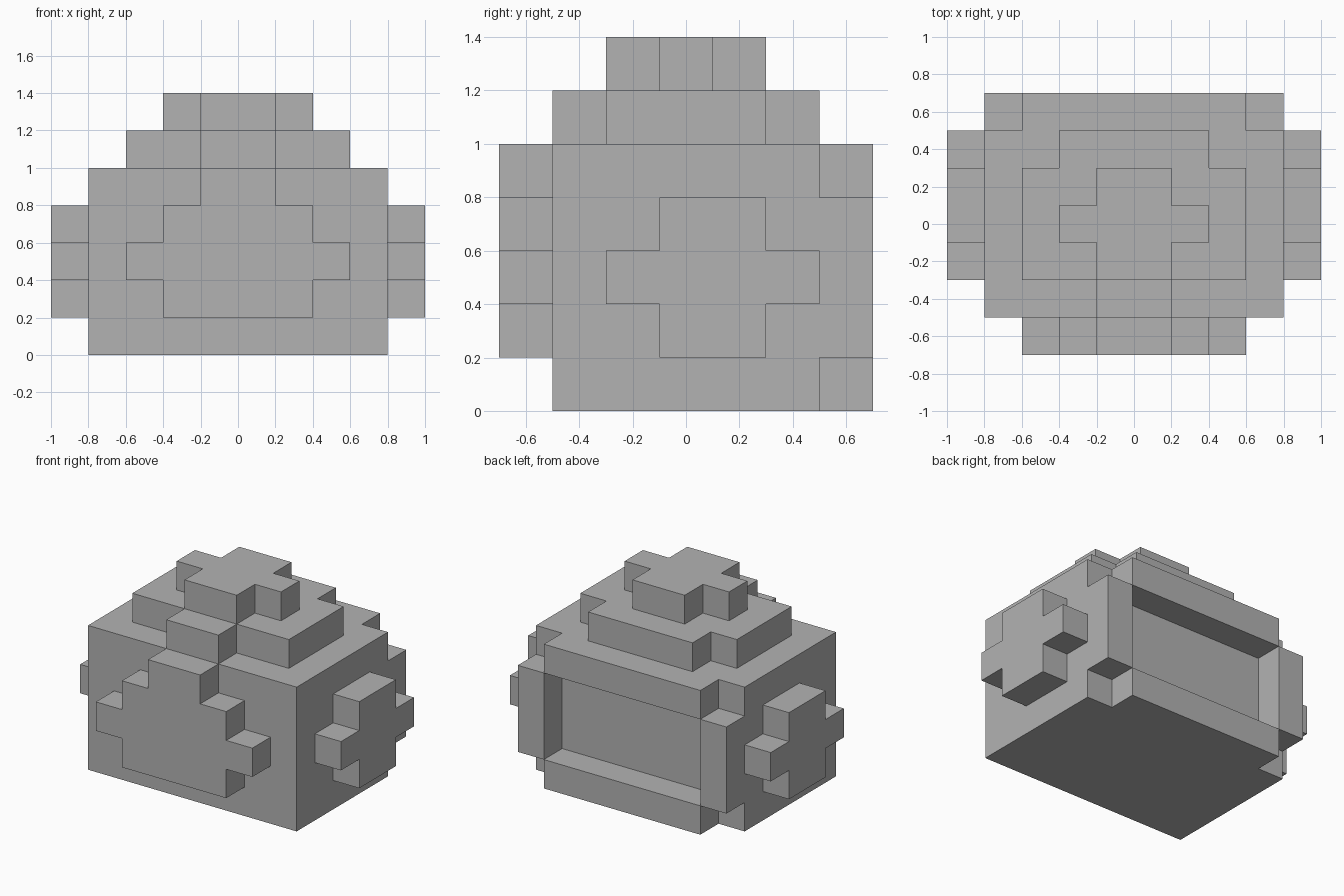
import bpy
import bmesh
from mathutils import Vector

CELL = 0.2

old = bpy.data.objects.get("Cube")
if old:
    bpy.data.objects.remove(old, do_unlink=True)

grey = bpy.data.materials.new("plain grey")
grey.use_nodes = True
grey.diffuse_color = (0.45, 0.45, 0.45, 1)
for node in grey.node_tree.nodes:
    if node.type == 'BSDF_PRINCIPLED':
        node.inputs["Base Color"].default_value = grey.diffuse_color


def block_part(name, boxes):
    """Join boxes (x0, x1, y0, y1, z0, z1) into one stepped solid, keeping only its outer skin."""
    cells = set()
    for box in boxes:
        x0, x1, y0, y1, z0, z1 = (round(v / CELL + 0.5 * (i in (2, 3))) for i, v in enumerate(box))
        cells |= {(x, y, z) for x in range(x0, x1) for y in range(y0, y1) for z in range(z0, z1)}
    bm = bmesh.new()
    for cell in cells:
        for axis in range(3):
            for side in (0, 1):
                step = list(cell)
                step[axis] += 2 * side - 1
                if tuple(step) in cells:
                    continue
                u, v = (axis + 1) % 3, (axis + 2) % 3
                corners = []
                for a, b in ((0, 0), (1, 0), (1, 1), (0, 1)):
                    p = Vector(cell)
                    p[axis] += side
                    p[u] += a
                    p[v] += b
                    p.y -= 0.5
                    corners.append(bm.verts.new(p * CELL))
                bm.faces.new(corners if side else corners[::-1])
    bmesh.ops.remove_doubles(bm, verts=bm.verts, dist=0.001)
    bmesh.ops.dissolve_limit(bm, angle_limit=0.01, verts=bm.verts, edges=bm.edges)
    mesh = bpy.data.meshes.new(name)
    bm.to_mesh(mesh)
    bm.free()
    mesh.materials.append(grey)
    obj = bpy.data.objects.new(name, mesh)
    bpy.context.collection.objects.link(obj)
    return obj


# Main block with the raised frame around the back recess
block_part("body", [
    (-0.8, 0.8, -0.5, 0.5, 0, 1),
    (-0.6, 0.6, 0.5, 0.7, 0, 0.2),
    (-0.6, 0.6, 0.5, 0.7, 0.8, 1),
    (-0.8, -0.6, 0.5, 0.7, 0.2, 0.8),
    (0.6, 0.8, 0.5, 0.7, 0.2, 0.8),
])

# Stepped plate on the front
half_widths = (0.4, 0.6, 0.4, 0.2)
block_part("front_plate", [
    (-w, w, -0.7, -0.5, CELL * (i + 1), CELL * (i + 2)) for i, w in enumerate(half_widths)
])

# Cross-shaped bosses on both sides
for name, x in (("left_boss", 0.8), ("right_boss", -1.0)):
    block_part(name, [
        (x, x + CELL, -0.1, 0.3, 0.2, 0.8),
        (x, x + CELL, -0.3, 0.5, 0.4, 0.6),
    ])

# Two stepped tiers on top
block_part("lower_tier", [
    (-0.6, 0.6, -0.3, 0.3, 1, 1.2),
    (-0.4, 0.4, 0.3, 0.5, 1, 1.2),
    (-0.2, 0.2, -0.5, -0.3, 1, 1.2),
])
block_part("upper_tier", [
    (-0.2, 0.2, -0.3, 0.3, 1.2, 1.4),
    (-0.4, 0.4, -0.1, 0.1, 1.2, 1.4),
])
